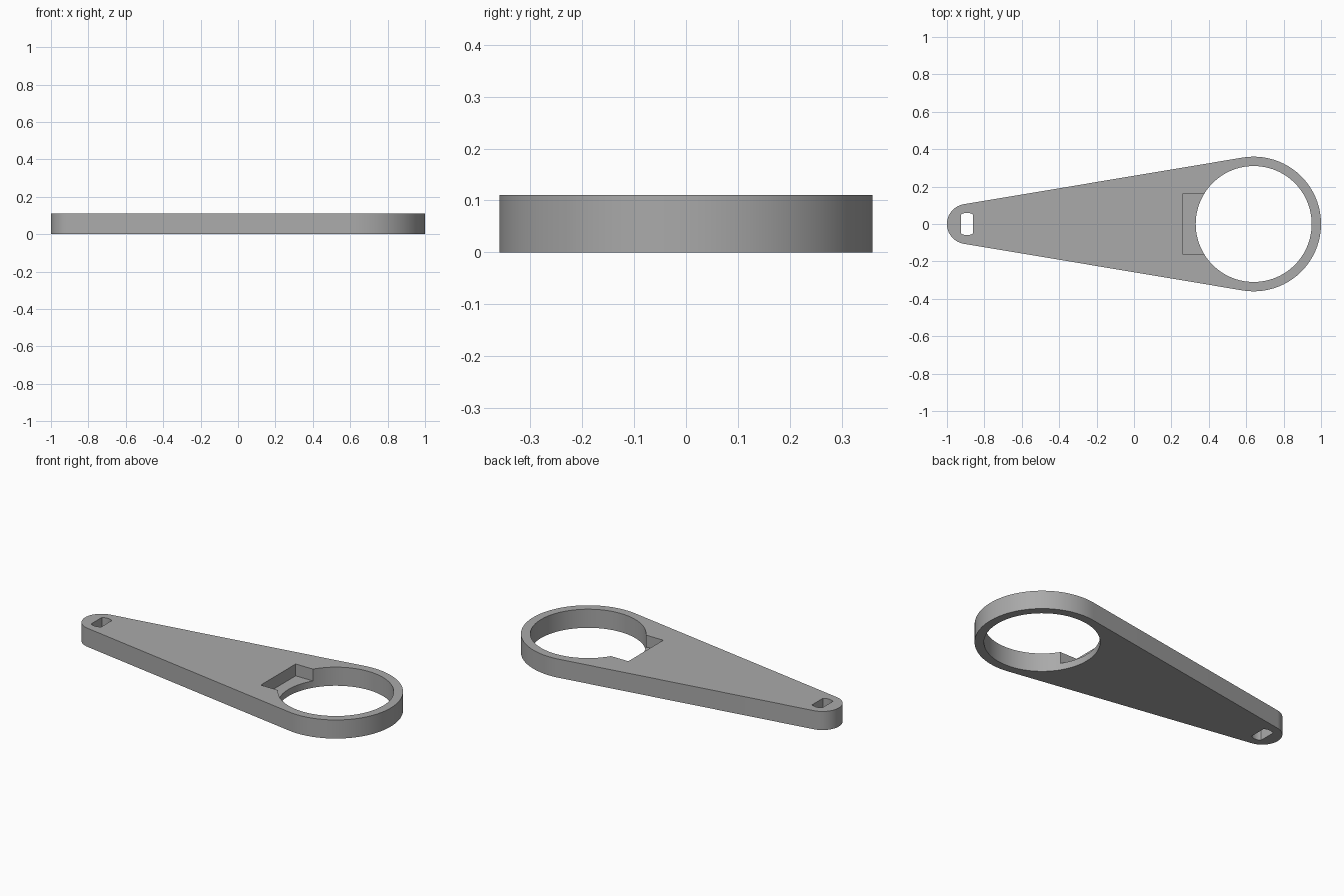
import bpy, bmesh
from math import sin, cos, asin, pi, radians

cube = bpy.data.objects.get("Cube")
if cube:
    bpy.data.objects.remove(cube, do_unlink=True)

HEIGHT = 0.11
BIG_X, BIG_R, HOLE_R = 0.64, 0.36, 0.31
SMALL_X, SMALL_R = -0.893, 0.107

grey = bpy.data.materials.new("plain_grey")
grey.use_nodes = True
colour = (0.40, 0.40, 0.40, 1)
grey.diffuse_color = colour
grey.node_tree.nodes["Principled BSDF"].inputs["Base Color"].default_value = colour


def arc(cx, r, start, end, steps):
    return [(cx + r * cos(start + (end - start) * i / steps),
             r * sin(start + (end - start) * i / steps)) for i in range(steps + 1)]


def prism(name, outline, z0, z1):
    bm = bmesh.new()
    face = bm.faces.new([bm.verts.new((x, y, z0)) for x, y in outline])
    top = bmesh.ops.extrude_face_region(bm, geom=[face])["geom"]
    bmesh.ops.translate(bm, vec=(0, 0, z1 - z0),
                        verts=[v for v in top if isinstance(v, bmesh.types.BMVert)])
    bmesh.ops.recalc_face_normals(bm, faces=bm.faces)
    mesh = bpy.data.meshes.new(name)
    bm.to_mesh(mesh)
    bm.free()
    mesh.materials.append(grey)
    obj = bpy.data.objects.new(name, mesh)
    bpy.context.collection.objects.link(obj)
    return obj


# Tapered arm: two round ends joined by their common tangents
tangent = pi / 2 + asin((BIG_R - SMALL_R) / (BIG_X - SMALL_X))
arm = prism("tapered_arm",
            arc(BIG_X, BIG_R, -tangent, tangent, 72)
            + arc(SMALL_X, SMALL_R, tangent, 2 * pi - tangent, 48), 0, HEIGHT)

# Cutters: ring hole, round slot with flat sides, and shallow pocket
flat = asin(0.033 / 0.06)
slot = (arc(SMALL_X, 0.06, pi / 2 - flat, pi / 2 + flat, 12)
        + arc(SMALL_X, 0.06, 1.5 * pi - flat, 1.5 * pi + flat, 12))
pocket = [(0.263, -0.163), (0.5, -0.163), (0.5, 0.163), (0.263, 0.163)]
cutters = [prism("ring_hole_cutter", arc(BIG_X, HOLE_R, 0, 2 * pi, 96)[:-1], -0.1, 0.3),
           prism("slot_cutter", slot, -0.1, 0.3),
           prism("pocket_cutter", pocket, 0.04, 0.3)]

bpy.ops.object.select_all(action="DESELECT")
arm.select_set(True)
bpy.context.view_layer.objects.active = arm
for cutter in cutters:
    mod = arm.modifiers.new(cutter.name, "BOOLEAN")
    mod.operation = "DIFFERENCE"
    mod.solver = "EXACT"
    mod.object = cutter
    bpy.ops.object.modifier_apply(modifier=mod.name)
    bpy.data.objects.remove(cutter, do_unlink=True)

bpy.ops.object.shade_smooth_by_angle(angle=radians(30))
